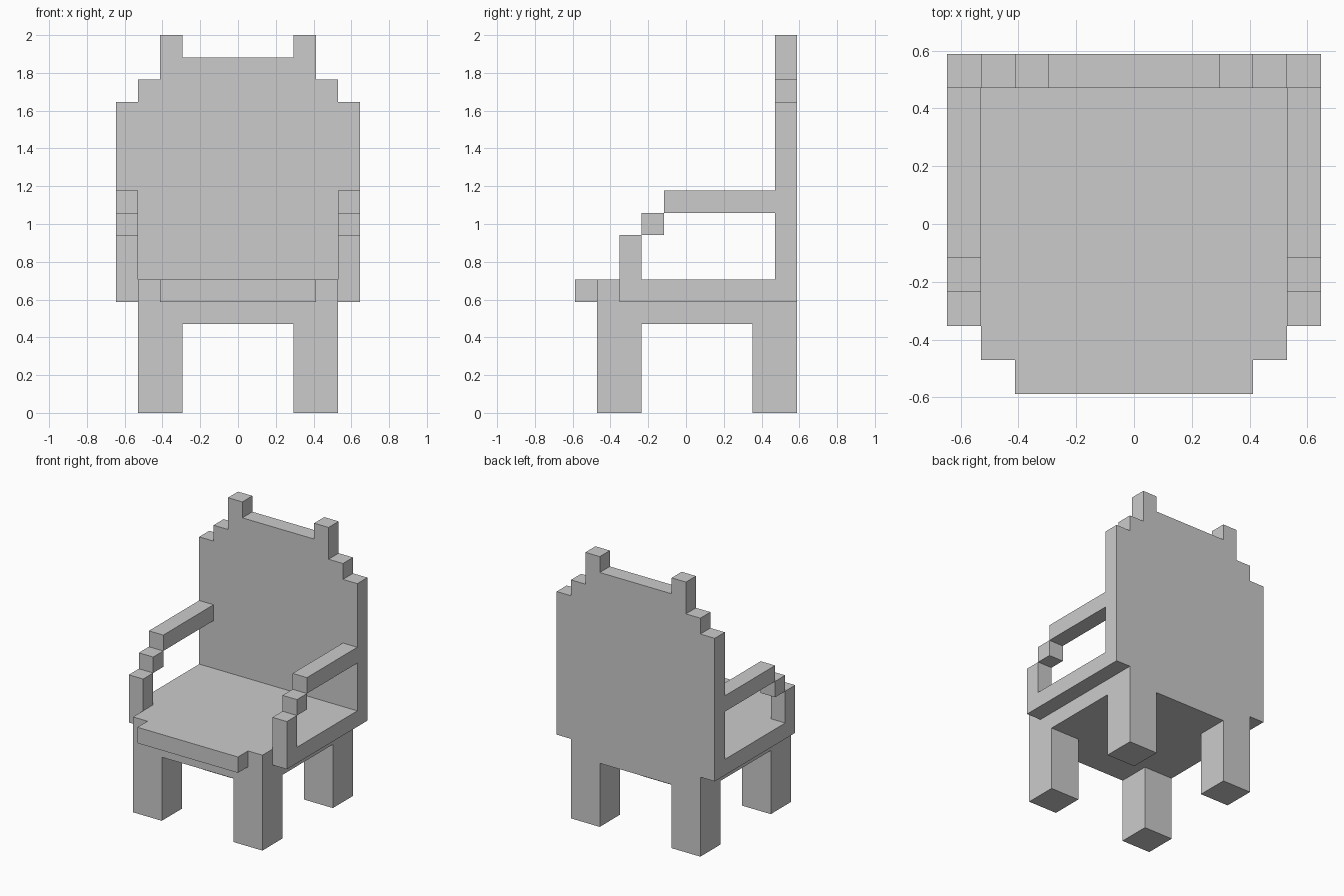
import bpy
import bmesh
from mathutils import Vector

if "Cube" in bpy.data.objects:
    bpy.data.objects.remove(bpy.data.objects["Cube"])

U = 2 / 17  # one block of the stepped grid


def extrude_outline(name, outlines, to_3d, depth, mirror=False):
    """Extrude flat outlines (in grid units) by depth; optionally mirror over x = 0."""
    bm = bmesh.new()
    for outline in outlines:
        face = bm.faces.new([bm.verts.new(Vector(to_3d(a, b)) * U) for a, b in outline])
        new = bmesh.ops.extrude_face_region(bm, geom=[face])["geom"]
        moved = [v for v in new if isinstance(v, bmesh.types.BMVert)]
        bmesh.ops.translate(bm, verts=moved, vec=Vector(depth) * U)
    bmesh.ops.recalc_face_normals(bm, faces=bm.faces)
    mesh = bpy.data.meshes.new(name)
    bm.to_mesh(mesh)
    bm.free()
    obj = bpy.data.objects.new(name, mesh)
    bpy.context.collection.objects.link(obj)
    if mirror:
        mod = obj.modifiers.new("mirror", "MIRROR")
        mod.use_mirror_merge = False
    return obj


def rect(a0, a1, b0, b1):
    return [(a0, b0), (a1, b0), (a1, b1), (a0, b1)]


def symmetric(half):
    """Complete a right-hand outline with its reflection."""
    return half + [(-a, b) for a, b in reversed(half)]


# Legs, two blocks square
for name, y in (("front_legs", -4), ("back_legs", 3)):
    extrude_outline(name, [rect(2.5, 4.5, y, y + 2)],
                    lambda a, b: (a, b, 0), (0, 0, 4), mirror=True)

# Seat base and the cushion layer with its front lip
extrude_outline("seat_base", [rect(-4.5, 4.5, -4, 5)],
                lambda a, b: (a, b, 4), (0, 0, 1))
extrude_outline("seat", [symmetric([(3.5, -5), (3.5, -4), (4.5, -4), (4.5, 4)])],
                lambda a, b: (a, b, 5), (0, 0, 1))

# Backrest with stepped shoulders and two top posts
extrude_outline("backrest", [symmetric([
    (5.5, 5), (5.5, 14), (4.5, 14), (4.5, 15), (3.5, 15),
    (3.5, 17), (2.5, 17), (2.5, 16)])],
    lambda a, b: (a, 4, b), (0, 1, 0))

# Armrests: side rail with front post, corner step and arm bar
extrude_outline("armrests", [
    [(-3, 5), (4, 5), (4, 6), (-2, 6), (-2, 8), (-3, 8)],
    rect(-2, -1, 8, 9),
    rect(-1, 4, 9, 10)],
    lambda a, b: (4.5, a, b), (1, 0, 0), mirror=True)
